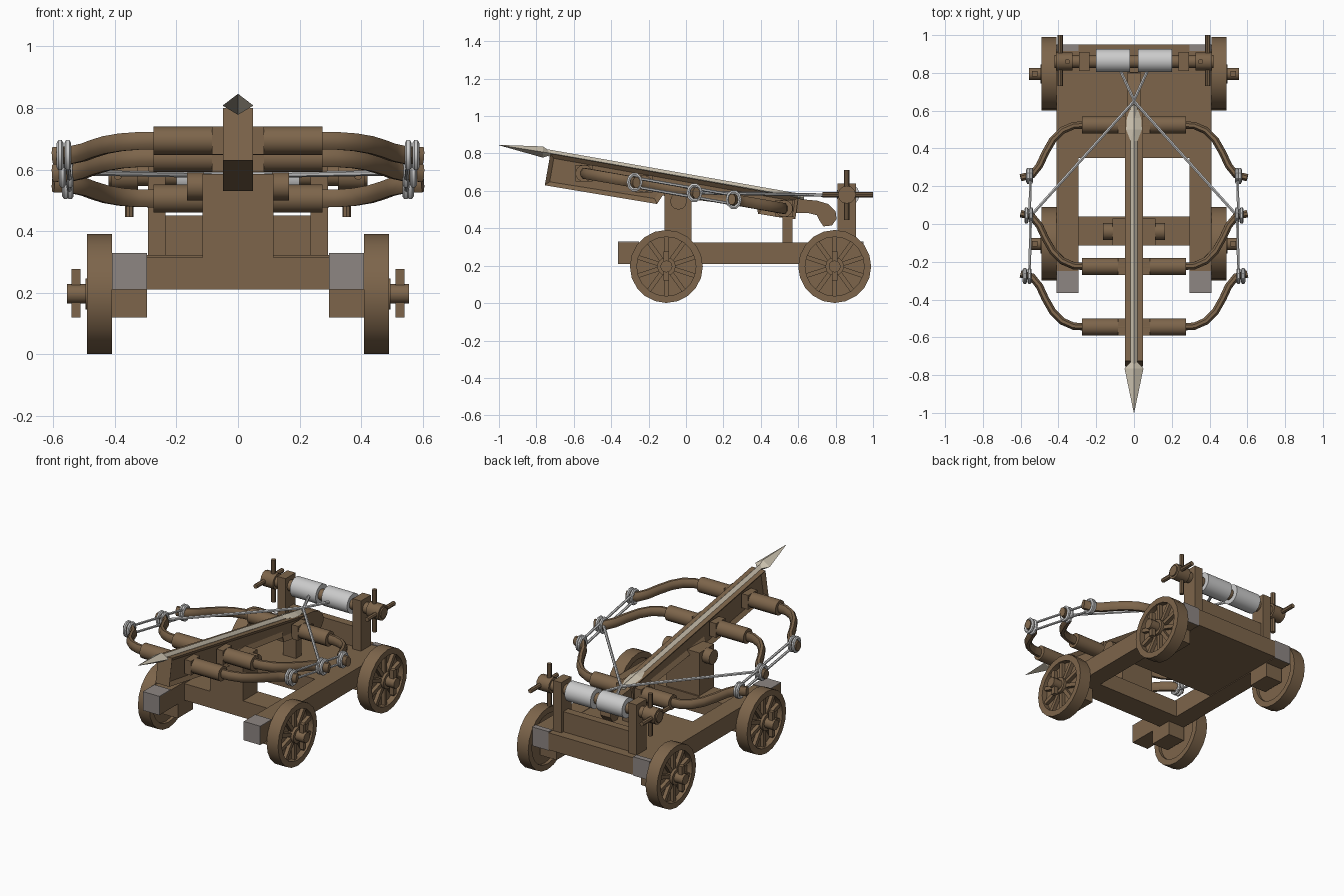
import bpy, bmesh, math
from mathutils import Vector, Matrix

if "Cube" in bpy.data.objects:
    bpy.data.objects.remove(bpy.data.objects["Cube"])

def mat(name, rgb):
    m = bpy.data.materials.new(name)
    m.diffuse_color = (*rgb, 1)
    m.use_nodes = True
    m.node_tree.nodes["Principled BSDF"].inputs["Base Color"].default_value = m.diffuse_color
    return m

WOOD = mat("brown wood", (0.205, 0.130, 0.070))
GREY = mat("grey end grain", (0.27, 0.24, 0.225))
ROPE = mat("pale grey rope", (0.60, 0.60, 0.60))
BOLT = mat("bone bolt", (0.60, 0.54, 0.43))

def finish(name, bm, m, mirror=False, smooth=False):
    bmesh.ops.recalc_face_normals(bm, faces=bm.faces)
    me = bpy.data.meshes.new(name)
    bm.to_mesh(me)
    bm.free()
    me.materials.append(m)
    ob = bpy.data.objects.new(name, me)
    bpy.context.collection.objects.link(ob)
    if mirror:
        ob.modifiers.new("mirror", 'MIRROR')
    if smooth:
        bpy.ops.object.select_all(action='DESELECT')
        ob.select_set(True)
        bpy.context.view_layer.objects.active = ob
        bpy.ops.object.shade_smooth_by_angle(angle=math.radians(40))
    return ob

def add_box(bm, x, y, z, rot=Matrix()):
    c = Matrix.Translation([(a + b) / 2 for a, b in (x, y, z)])
    s = Matrix.Diagonal((x[1] - x[0], y[1] - y[0], z[1] - z[0], 1))
    bmesh.ops.create_cube(bm, size=1, matrix=rot @ c @ s)

def box(name, x, y, z, m=WOOD, mirror=False):
    bm = bmesh.new()
    add_box(bm, x, y, z)
    return finish(name, bm, m, mirror)

def add_cyl(bm, a, b, r, n=12):
    a, b = Vector(a), Vector(b)
    q = (b - a).to_track_quat('Z', 'Y').to_matrix().to_4x4()
    bmesh.ops.create_cone(bm, cap_ends=True, segments=n, radius1=r, radius2=r,
                          depth=(b - a).length, matrix=Matrix.Translation((a + b) / 2) @ q)

def cyl(name, a, b, r, m=WOOD, n=12, mirror=False):
    bm = bmesh.new()
    add_cyl(bm, a, b, r, n)
    return finish(name, bm, m, mirror, True)

def prism(name, pts, x0, x1, m=WOOD, groove=0):
    """Extrude a (y, z) outline along x; groove insets both side faces."""
    bm = bmesh.new()
    sides = [[bm.verts.new((x, y, z)) for y, z in pts] for x in (x0, x1)]
    caps = [bm.faces.new(s) for s in sides]
    for i in range(len(pts)):
        j = (i + 1) % len(pts)
        bm.faces.new((sides[0][i], sides[0][j], sides[1][j], sides[1][i]))
    bmesh.ops.recalc_face_normals(bm, faces=bm.faces)
    if groove:
        bmesh.ops.inset_individual(bm, faces=caps, thickness=groove, depth=0)
        for f in caps:
            bmesh.ops.translate(bm, verts=f.verts, vec=-f.normal * 0.018)
    return finish(name, bm, m)

def sweep(bm, path, w, h, up=(0, 0, 1), closed=False, n=8):
    """Sweep an ellipse (w across, h along up) through the path points."""
    path, up, k = [Vector(p) for p in path], Vector(up), len(path)
    rings = []
    for i, p in enumerate(path):
        a = path[i - 1] if closed or i else p
        b = path[(i + 1) % k] if closed or i < k - 1 else p
        t = (b - a).normalized()
        side = t.cross(up).normalized()
        v = side.cross(t)
        rings.append([bm.verts.new(p + side * w * math.cos(s) + v * h * math.sin(s))
                      for s in [math.tau * (j + .5) / n for j in range(n)]])
    for i in range(k if closed else k - 1):
        r, q = rings[i], rings[(i + 1) % k]
        for j in range(n):
            bm.faces.new((r[j], r[(j + 1) % n], q[(j + 1) % n], q[j]))
    if not closed:
        bm.faces.new(rings[0])
        bm.faces.new(rings[-1])

def top(y):          # sloping upper surface of the stock
    return 0.67 - 0.176 * y

# Chassis: rails with grey ends, cross beams, axle blocks
box("side_rail", (.295, .41), (-.36, .945), (.21, .325), mirror=True)
box("rail_front_cap", (.295, .41), (-.364, -.36), (.21, .325), GREY, True)
box("rail_front_top_cap", (.295, .41), (-.364, -.25), (.325, .329), GREY, True)
box("rail_rear_cap", (.295, .41), (.945, .949), (.21, .325), GREY, True)
box("rail_rear_top_cap", (.295, .41), (.915, .949), (.325, .329), GREY, True)
box("front_cross_beam", (-.295, .295), (-.115, .04), (.21, .315))
box("rear_deck", (-.295, .295), (.35, .95), (.215, .323))

# Wheels
for label, wy in (("front", -.105), ("rear", .795)):
    box(label + "_axle_block", (.295, .41), (wy - .075, wy + .075), (.12, .21), mirror=True)
    bm = bmesh.new()
    n = 20
    prof = [(.158, .41), (.195, .41), (.195, .49), (.158, .49)]
    rings = [[bm.verts.new((x, wy + r * math.cos(math.tau * i / n), .196 + r * math.sin(math.tau * i / n)))
              for r, x in prof] for i in range(n)]
    for i in range(n):
        a, b = rings[i], rings[(i + 1) % n]
        for j in range(4):
            bm.faces.new((a[j], a[(j + 1) % 4], b[(j + 1) % 4], b[j]))
    add_cyl(bm, (.43, wy, .196), (.455, wy, .196), .16, n)
    add_cyl(bm, (.41, wy, .196), (.495, wy, .196), .05, 12)
    for i in range(10):
        rot = Matrix.Translation((0, wy, .196)) @ Matrix.Rotation(math.tau * i / 10, 4, 'X')
        add_box(bm, (.43, .478), (-.012, .012), (.03, .165), rot)
    finish(label + "_wheel", bm, WOOD, True, True)
    cyl(label + "_axle_end", (.40, wy, .196), (.555, wy, .196), .032, mirror=True)
    box(label + "_axle_pin", (.512, .54), (wy - .014, wy + .014), (.12, .277), mirror=True)

# Pivot support and rear leg
box("pivot_post", (-.115, .115), (-.115, .03), (.315, .585))
cyl("pivot_pin", (.11, -.04, .545), (.165, -.04, .545), .045, mirror=True)
box("rear_leg", (-.045, .045), (.515, .57), (.32, .47))

# Stock with grooved sides, and curved tail
prism("stock", [(-.725, .80), (.60, top(.60)), (.585, top(.6) - .115), (.54, .452), (.385, .478), (.38, .51),
                (-.125, .575), (-.155, .53), (-.755, .63)], -.048, .048, groove=.032)
prism("stock_tail", [(.55, .575), (.62, .555), (.70, .548), (.76, .53), (.80, .49), (.805, .45), (.78, .415),
                     (.735, .41), (.715, .44), (.70, .47), (.65, .482), (.55, .48)], -.035, .035)

# Three bows: (centre y, direction the arms bend)
ARM = [(.25, 0), (.32, .004), (.38, .03), (.43, .08), (.47, .15), (.50, .215), (.54, .265), (.60, .28)]
WID = [.045, .045, .045, .045, .04, .035, .03, .025]
bow_z = lambda y: .598 - .176 * y
tips = []
for label, cy, s in (("front", -.545, 1), ("middle", -.225, 1), ("rear", .525, -1)):
    bm = bmesh.new()
    sweep(bm, [(x, cy + s * d, bow_z(cy + s * d)) for x, d in ARM], .021, .031)
    finish(label + "_bow_arm", bm, WOOD, True, True)
    cyl(label + "_bow_sleeve", (.04, cy, bow_z(cy)), (.275, cy, bow_z(cy)), .046, n=14, mirror=True)
    box(label + "_bow_collar", (.04, .085), (cy - .046, cy + .046),
        (bow_z(cy) - .045, bow_z(cy) + .045), mirror=True)
    tips.append(cy + s * .27)

# Rope loops on the tips and the strands linking them
bm = bmesh.new()
for y, xs in zip(tips, ((.553, .578), (.545, .57), (.545, .56))):
    for x in xs:
        sweep(bm, [(x, y + .033 * math.cos(a), bow_z(y) + .042 * math.sin(a))
                   for a in [math.tau * i / 10 for i in range(10)]], .011, .011, (1, 0, 0), True, 6)
for ya, yb in ((tips[0], tips[1]), (tips[1], tips[2])):
    for dz in (-.024, .024):
        sweep(bm, [(.553, ya, bow_z(ya) + dz), (.547, yb, bow_z(yb) + dz)], .008, .008, n=6)
finish("tip_ropes", bm, ROPE, True, True)

# Bowstring and the draw ropes to the winch
bm = bmesh.new()
sweep(bm, [(.545, tips[1], bow_z(tips[1])), (0, .65, .58)], .009, .009, n=6)
sweep(bm, [(-.012, .63, .58), (.08, .83, .575)], .009, .009, n=6)
finish("bowstring", bm, ROPE, True, True)

# Winch: posts, shaft, rope drums, capstan handles
box("winch_post", (.235, .292), (.81, .91), (.32, .64), mirror=True)
box("winch_plank", (-.24, .24), (.84, .89), (.32, .45))
cyl("winch_shaft", (-.42, .86, .58), (.42, .86, .58), .034)
cyl("rope_drum", (.02, .865, .58), (.2, .865, .58), .062, ROPE, 18, True)
cyl("winch_hub", (.325, .86, .58), (.412, .86, .58), .048, mirror=True)
cyl("vertical_handle", (.353, .86, .445), (.353, .86, .712), .014, n=8, mirror=True)
cyl("level_handle", (.39, .73, .58), (.39, 1.0, .58), .014, n=8, mirror=True)

# Bolt: shaft, pointed head, flared tail
bm = bmesh.new()
def taper(stations):
    rings = [[bm.verts.new((x, y, top(y) + dz + z)) for x, z in ((-w, 0), (0, h), (w, 0), (0, -h))]
             for y, w, h, dz in stations]
    for a, b in zip(rings, rings[1:]):
        for j in range(4):
            bm.faces.new((a[j], a[(j + 1) % 4], b[(j + 1) % 4], b[j]))
    bm.faces.new(rings[0])
    bm.faces.new(rings[-1])
taper([(-.76, .018, .018, .004), (.63, .018, .018, .004)])
taper([(-1.0, .001, .001, -.001), (-.765, .05, .03, .003), (-.73, .018, .012, .004)])
taper([(.44, .018, .018, .004), (.50, .042, .016, .004), (.56, .038, .016, .004), (.62, .015, .016, .004)])
finish("bolt", bm, BOLT)
